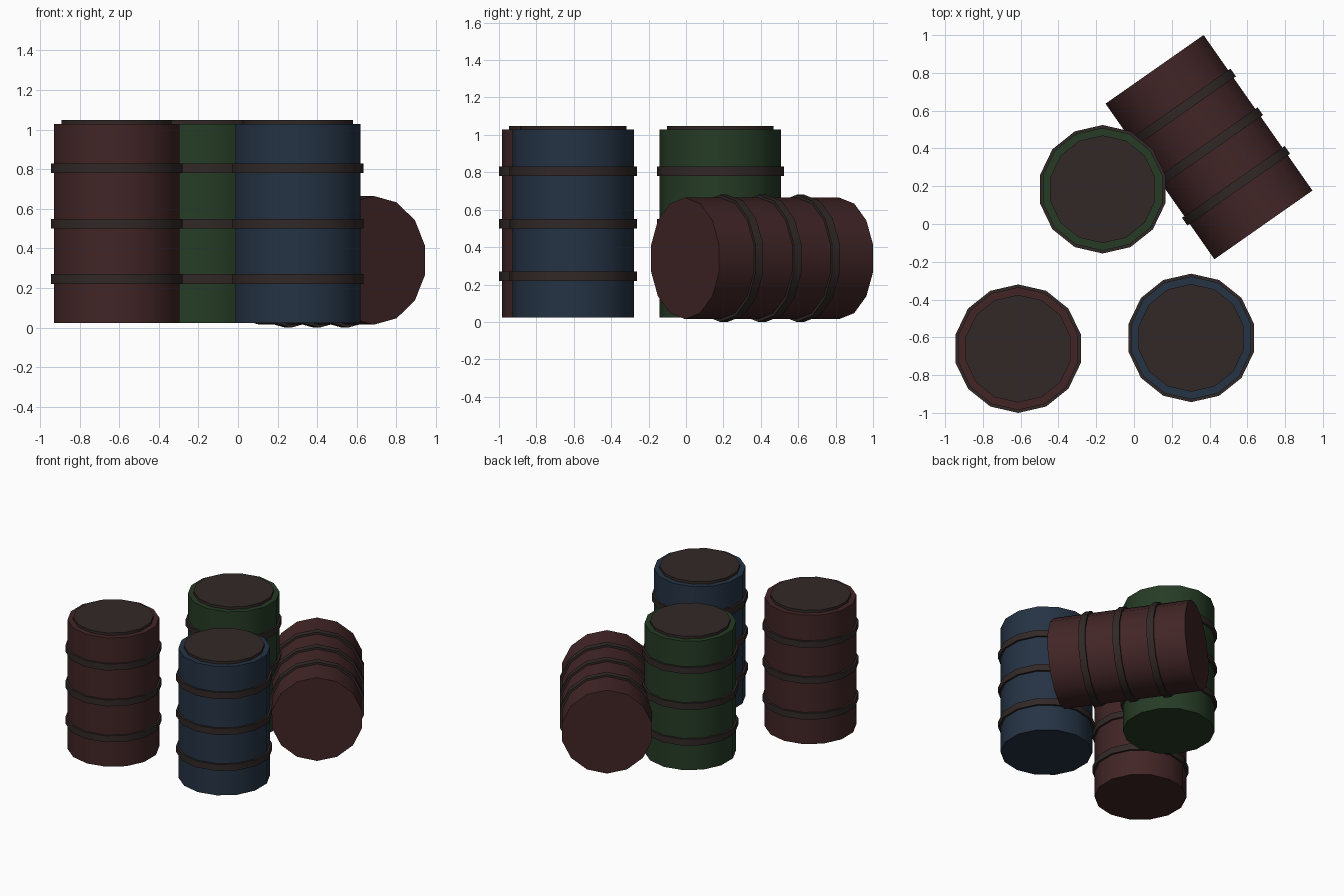
import bpy, bmesh, math
from mathutils import Matrix, Vector

if "Cube" in bpy.data.objects:
    bpy.data.objects.remove(bpy.data.objects["Cube"])

SIDES = 14
BODY_R, BAND_R, LID_R = 0.325, 0.34, 0.285
HALF = 0.5025          # half the drum length
BAND_H = 0.05


def material(name, rgb):
    m = bpy.data.materials.new(name)
    m.diffuse_color = (*rgb, 1)
    m.use_nodes = True
    m.node_tree.nodes["Principled BSDF"].inputs["Base Color"].default_value = m.diffuse_color
    return m


RED = material("dark red paint", (0.054, 0.0185, 0.0195))
GREEN = material("dark green paint", (0.019, 0.044, 0.019))
BLUE = material("dark blue paint", (0.0185, 0.033, 0.058))
STEEL = material("dark rusty steel", (0.031, 0.0215, 0.020))


def lathe(name, profile, mat, matrix, closed=False):
    """Spin (radius, z) points about z; radius 0 ends become caps."""
    bm = bmesh.new()
    rings = []
    for r, z in profile:
        rings.append([bm.verts.new((r * math.sin(a), r * math.cos(a), z))
                      for a in (2 * math.pi * i / SIDES for i in range(SIDES))])
    pairs = list(zip(rings, rings[1:]))
    if closed:
        pairs.append((rings[-1], rings[0]))
    else:
        bm.faces.new(rings[0])
        bm.faces.new(rings[-1])
    for a, b in pairs:
        for i in range(SIDES):
            j = (i + 1) % SIDES
            bm.faces.new((a[i], a[j], b[j], b[i]))
    bmesh.ops.recalc_face_normals(bm, faces=bm.faces)
    me = bpy.data.meshes.new(name)
    bm.to_mesh(me)
    bm.free()
    me.materials.append(mat)
    ob = bpy.data.objects.new(name, me)
    ob.matrix_world = matrix
    bpy.context.collection.objects.link(ob)
    bpy.ops.object.select_all(action='DESELECT')
    ob.select_set(True)
    bpy.context.view_layer.objects.active = ob
    bpy.ops.object.shade_smooth_by_angle(angle=math.radians(30))


def drum(name, mat, matrix, spacing, lid):
    # painted body
    lathe(name + "_body", [(BODY_R, -HALF), (BODY_R, HALF)], mat, matrix)
    # three steel hoops
    for k, label in ((-1, "lower"), (0, "middle"), (1, "upper")):
        z, h = k * spacing, BAND_H / 2
        lathe(f"{name}_{label}_hoop",
              [(BODY_R - 0.01, z - h), (BAND_R, z - h),
               (BAND_R, z + h), (BODY_R - 0.01, z + h)],
              STEEL, matrix, closed=True)
    # raised lid
    if lid:
        lathe(name + "_lid", [(LID_R, HALF - 0.01), (LID_R, HALF + 0.02)],
              STEEL, matrix)


# standing drums
for name, mat, x, y in (("red_drum", RED, -0.613, -0.66),
                        ("blue_drum", BLUE, 0.303, -0.603),
                        ("green_drum", GREEN, -0.166, 0.184)):
    drum(name, mat, Matrix.Translation((x, y, 0.0225 + HALF)), 0.28, True)

# fallen drum: axis laid flat, one polygon corner straight down
axis = Vector((math.cos(math.radians(-55)), math.sin(math.radians(-55)), 0))
up = Vector((0, 0, 1))
side = up.cross(axis)
rot = Matrix((side, up, axis)).transposed()
if rot.determinant() < 0:
    rot = Matrix((-side, up, axis)).transposed()
drum("fallen_red_drum", RED,
     Matrix.Translation((0.397, 0.407, BAND_R)) @ rot.to_4x4(), 0.25, False)
